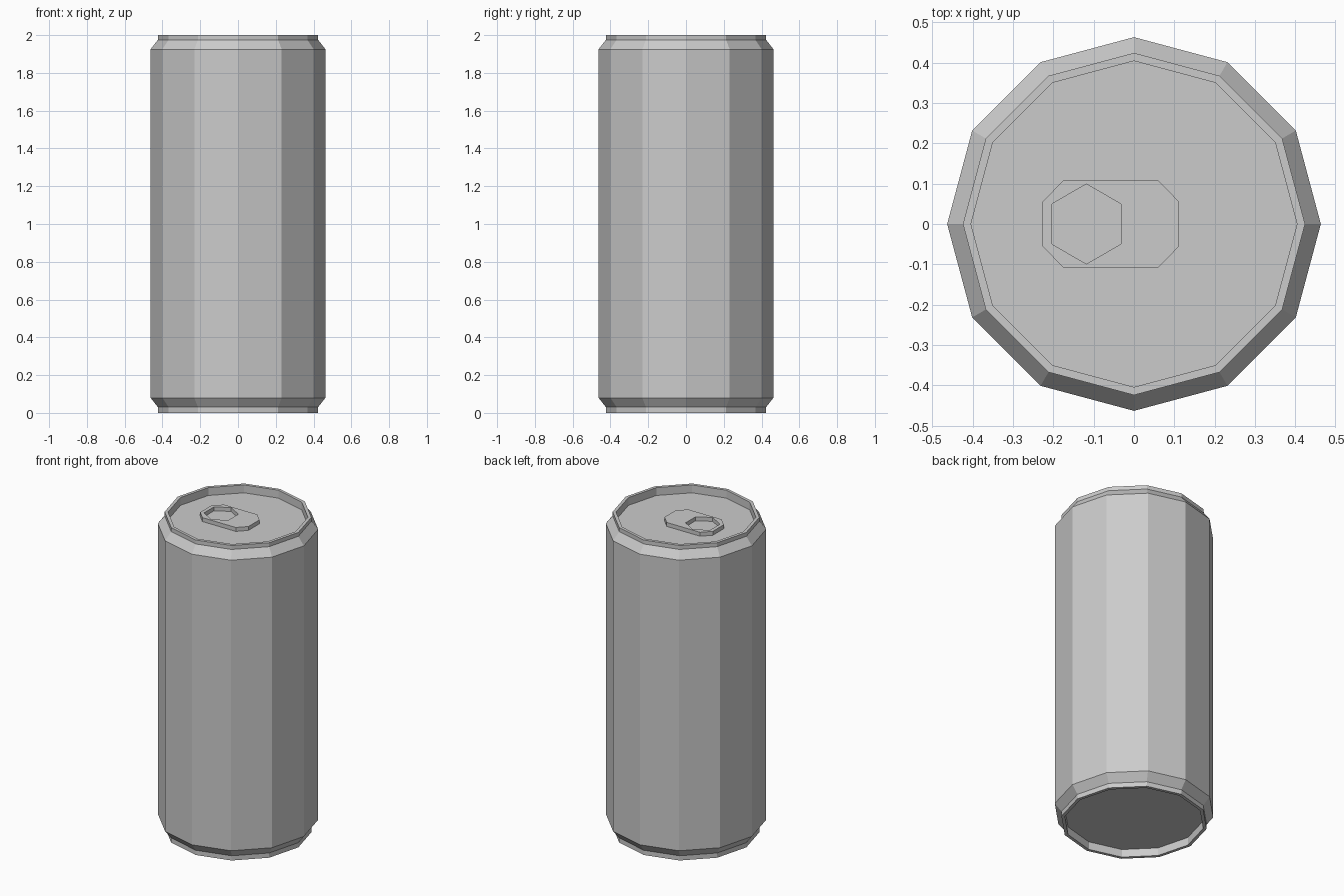
import bpy
import bmesh
from math import sin, cos, pi

if "Cube" in bpy.data.objects:
    bpy.data.objects.remove(bpy.data.objects["Cube"])

SIDES = 12
LID_Z = 1.95

metal = bpy.data.materials.new("light_grey_metal")
metal.use_nodes = True
colour = (0.6, 0.6, 0.6, 1.0)
metal.diffuse_color = colour
metal.node_tree.nodes["Principled BSDF"].inputs["Base Color"].default_value = colour


def ring(bm, radius, z, sides=SIDES, cx=0.0, turn=0.0):
    """Add one polygon loop of vertices."""
    angles = [turn + 2 * pi * i / sides for i in range(sides)]
    return [bm.verts.new((cx + radius * cos(a), radius * sin(a), z)) for a in angles]


def bridge(bm, a, b):
    """Join two loops of equal length with quads."""
    n = len(a)
    for i in range(n):
        j = (i + 1) % n
        bm.faces.new((a[i], a[j], b[j], b[i]))


def finish(bm, name):
    bmesh.ops.recalc_face_normals(bm, faces=bm.faces[:])
    mesh = bpy.data.meshes.new(name)
    bm.to_mesh(mesh)
    bm.free()
    mesh.materials.append(metal)
    obj = bpy.data.objects.new(name, mesh)
    bpy.context.collection.objects.link(obj)
    return obj


# Can body: lathe profile from the recessed base to the recessed lid
profile = [(0.404, 0.05), (0.404, 0.0), (0.424, 0.0), (0.424, 0.03), (0.463, 0.08),
           (0.463, 1.925), (0.424, 1.975), (0.424, 2.0), (0.404, 2.0), (0.404, LID_Z)]
bm = bmesh.new()
loops = [ring(bm, r, z) for r, z in profile]
for lower, upper in zip(loops, loops[1:]):
    bridge(bm, lower, upper)
bm.faces.new(loops[0])
bm.faces.new(loops[-1])
finish(bm, "can_body")

# Pull tab: chamfered plate with a hexagonal finger hole
bm = bmesh.new()
quarter = [(0.112, 0.055), (0.06, 0.108), (-0.175, 0.108), (-0.227, 0.055)]
outline = quarter + [(x, -y) for x, y in reversed(quarter)]
edges = []
outer = [bm.verts.new((x, y, LID_Z)) for x, y in outline]
hole = ring(bm, 0.099, LID_Z, sides=6, cx=-0.118, turn=pi / 6)
for loop in (outer, hole):
    for i, v in enumerate(loop):
        edges.append(bm.edges.new((v, loop[(i + 1) % len(loop)])))
bmesh.ops.triangle_fill(bm, edges=edges, use_beauty=True)
solid = bmesh.ops.extrude_face_region(bm, geom=bm.faces[:], use_keep_orig=True)
top = [v for v in solid["geom"] if isinstance(v, bmesh.types.BMVert)]
bmesh.ops.translate(bm, verts=top, vec=(0, 0, 0.025))
finish(bm, "pull_tab")
